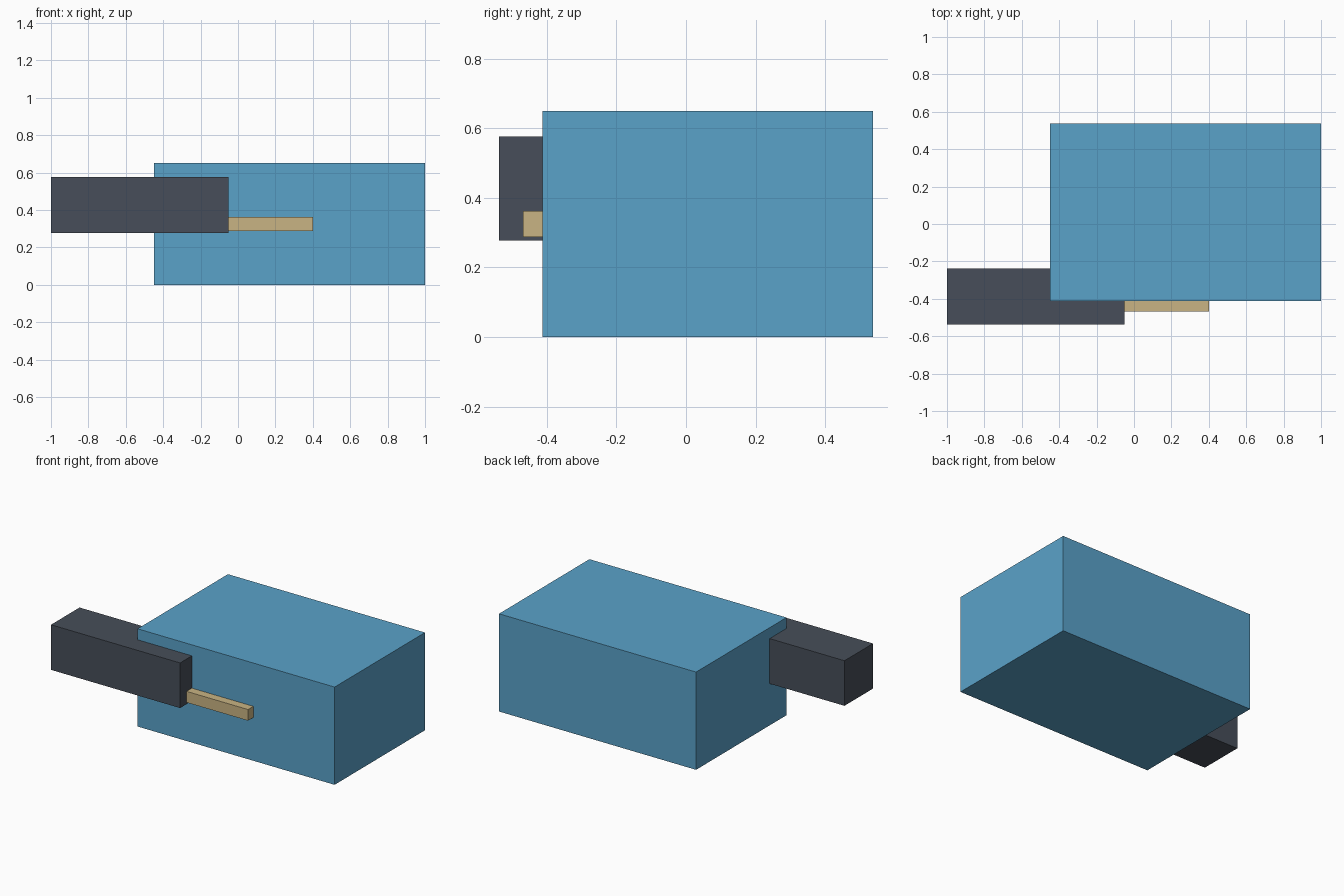
import bpy
from mathutils import Vector

cube = bpy.data.objects.get("Cube")
if cube:
    bpy.data.objects.remove(cube, do_unlink=True)


def material(name, rgb):
    mat = bpy.data.materials.new(name)
    mat.use_nodes = True
    color = (*rgb, 1.0)
    mat.diffuse_color = color
    mat.node_tree.nodes["Principled BSDF"].inputs["Base Color"].default_value = color
    return mat


def block(name, low, high, mat):
    """Flat-shaded box between two opposite corners."""
    low, high = Vector(low), Vector(high)
    bpy.ops.mesh.primitive_cube_add(size=1, location=(low + high) / 2)
    obj = bpy.context.object
    obj.name = name
    obj.scale = high - low
    bpy.ops.object.transform_apply(location=False, rotation=False, scale=True)
    obj.data.materials.append(mat)
    return obj


blue = material("sky blue", (0.102, 0.361, 0.584))
slate = material("dark slate", (0.063, 0.076, 0.100))
tan = material("tan", (0.584, 0.456, 0.227))

# Large main body
block("main_body", (-0.45, -0.413, 0), (1, 0.537, 0.65), blue)

# Square beam set into the front and overhanging the side
block("side_beam", (-1, -0.537, 0.277), (-0.05, -0.237, 0.577), slate)

# Slim rod running from the end of the beam along the front
block("front_rod", (-0.06, -0.469, 0.288), (0.402, -0.30, 0.362), tan)
